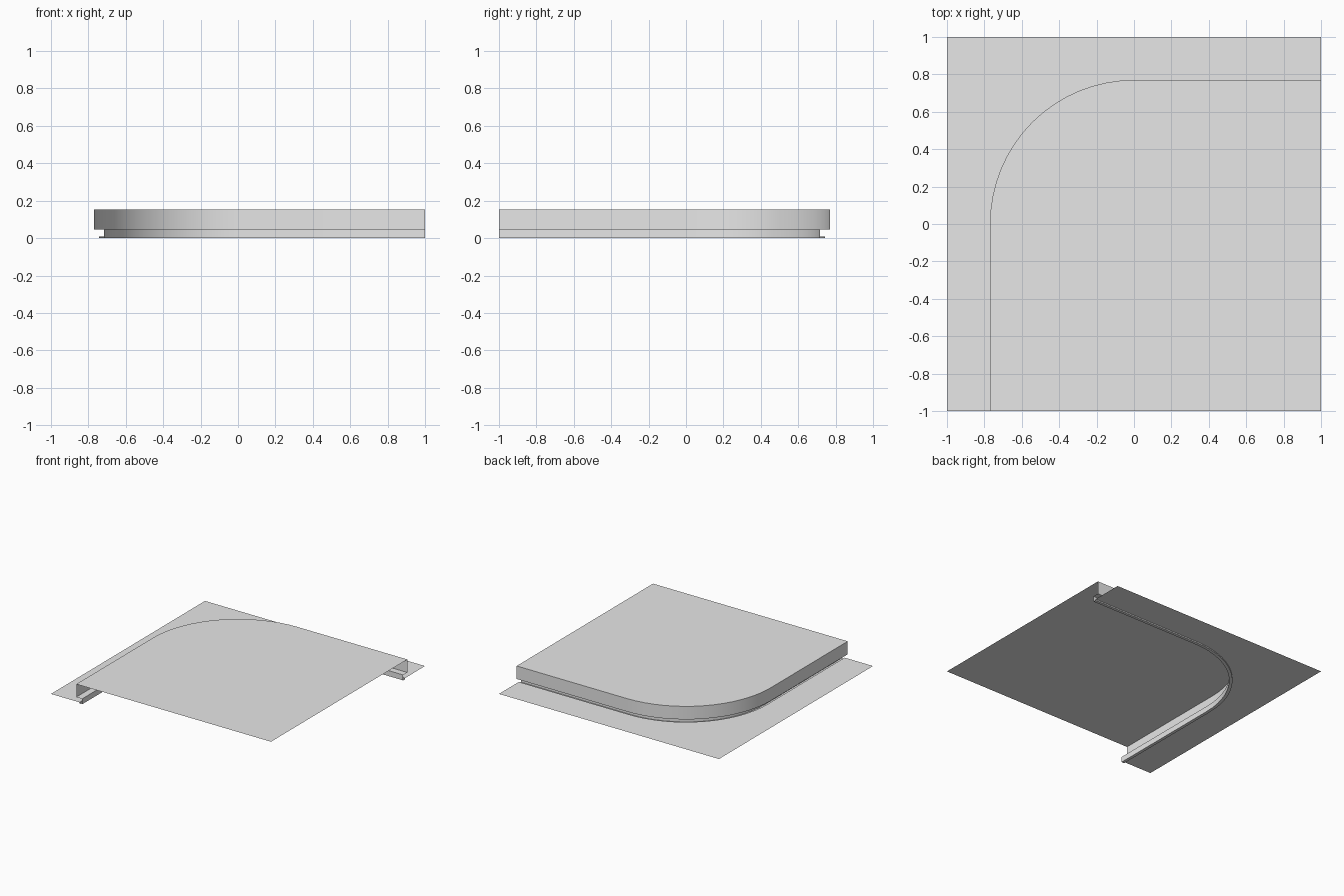
import bpy, bmesh, math

cube = bpy.data.objects.get("Cube")
if cube:
    bpy.data.objects.remove(cube, do_unlink=True)

SEGMENTS = 16          # sides of the rounded corner
TOP, LIP, GROUND = 0.152, 0.045, 0.01
FACE, FOOT, SLOT = 0.77, 0.717, 0.742   # distances of the kerb lines from centre

concrete = bpy.data.materials.new("concrete_grey")
concrete.use_nodes = True
grey = (0.8, 0.8, 0.8, 1)
concrete.diffuse_color = grey
concrete.node_tree.nodes["Principled BSDF"].inputs["Base Color"].default_value = grey


def corner_path(d, z, square=False):
    """Straight run, quarter turn, straight run; optionally pushed out to the tile edge."""
    arc = []
    for i in range(SEGMENTS + 1):
        a = math.pi / 2 * i / SEGMENTS
        x, y = -math.cos(a), math.sin(a)
        r = 1 / max(abs(x), abs(y)) if square else d
        arc.append((x * r, y * r, z))
    reach = 1 if square else d
    return [(-reach, -1, z)] + arc + [(1, reach, z)]


def make_object(name, rows, fill=None):
    """Bridge neighbouring rows of points, or fill one outline."""
    bm = bmesh.new()
    rings = [[bm.verts.new(p) for p in row] for row in rows]
    for a, b in zip(rings, rings[1:]):
        for i in range(len(a) - 1):
            bm.faces.new((a[i], a[i + 1], b[i + 1], b[i]))
    if fill:
        bm.faces.new([bm.verts.new(fill)] + rings[0][::-1])
    bm.normal_update()
    mesh = bpy.data.meshes.new(name)
    bm.to_mesh(mesh)
    bm.free()
    mesh.materials.append(concrete)
    obj = bpy.data.objects.new(name, mesh)
    bpy.context.collection.objects.link(obj)
    bpy.ops.object.select_all(action="DESELECT")
    obj.select_set(True)
    bpy.context.view_layer.objects.active = obj
    bpy.ops.object.shade_smooth_by_angle(angle=math.radians(30))
    return obj


# Raised paving slab
make_object("pavement_top", [corner_path(FACE, TOP)], fill=(1, -1, TOP))

# Kerb face, its overhanging underside and the recessed foot
kerb_profile = [(FACE, TOP), (FACE, LIP), (FOOT, LIP), (FOOT, 0)]
make_object("kerb", [corner_path(d, z) for d, z in kerb_profile])

# Shallow slot between the kerb and the lower ground
slot_profile = [(FOOT, 0), (SLOT, 0), (SLOT, GROUND)]
make_object("gutter_slot", [corner_path(d, z) for d, z in slot_profile])

# Lower ground reaching the square tile edge
make_object("lower_ground", [corner_path(SLOT, GROUND), corner_path(1, GROUND, square=True)])
